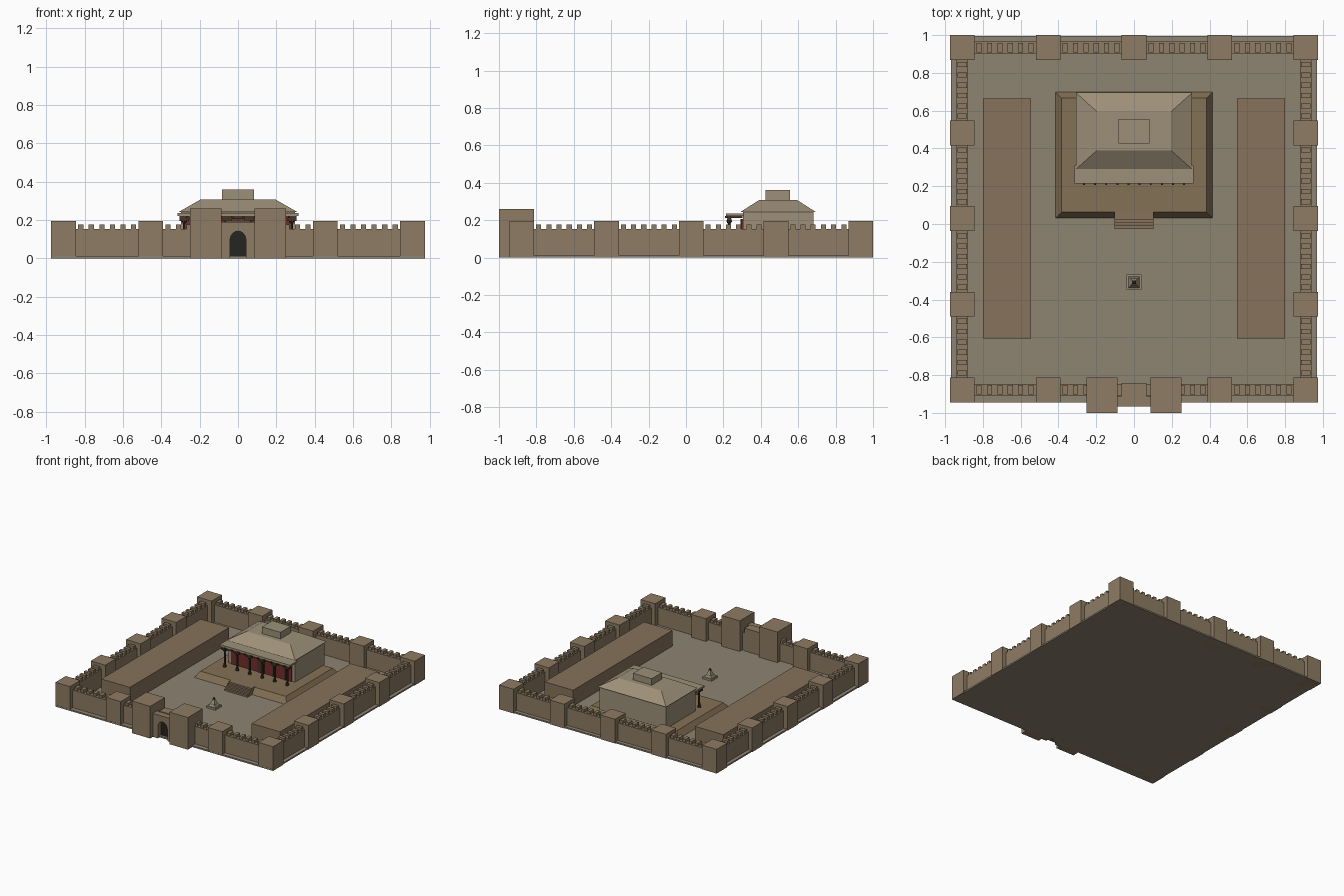
import bpy, bmesh, math

if "Cube" in bpy.data.objects:
    bpy.data.objects.remove(bpy.data.objects["Cube"])


def material(name, rgb):
    m = bpy.data.materials.new(name)
    m.diffuse_color = (*rgb, 1)
    m.use_nodes = True
    m.node_tree.nodes["Principled BSDF"].inputs["Base Color"].default_value = m.diffuse_color
    return m


BRICK = material("mud_brick", (0.27, 0.20, 0.125))
EARTH = material("earth", (0.27, 0.23, 0.165))
PLASTER = material("plaster", (0.34, 0.28, 0.19))
ROOF = material("side_roof", (0.24, 0.17, 0.105))
PAVING = material("paving", (0.23, 0.165, 0.09))
WOOD = material("dark_wood", (0.06, 0.035, 0.02))
RED = material("red_wall", (0.18, 0.025, 0.025))
DARK = material("dark_door", (0.02, 0.018, 0.015))
G = 0.012  # courtyard level


def finish(bm, name, mat):
    bmesh.ops.recalc_face_normals(bm, faces=bm.faces)
    me = bpy.data.meshes.new(name)
    bm.to_mesh(me)
    bm.free()
    me.materials.append(mat)
    ob = bpy.data.objects.new(name, me)
    bpy.context.collection.objects.link(ob)
    return ob


def add_frustum(bm, x0, x1, y0, y1, z0, z1, ix=0.0, iy=0.0):
    lo = [bm.verts.new(p) for p in ((x0, y0, z0), (x1, y0, z0), (x1, y1, z0), (x0, y1, z0))]
    hi = [bm.verts.new(p) for p in ((x0 + ix, y0 + iy, z1), (x1 - ix, y0 + iy, z1),
                                    (x1 - ix, y1 - iy, z1), (x0 + ix, y1 - iy, z1))]
    bm.faces.new(lo[::-1])
    bm.faces.new(hi)
    for i in range(4):
        j = (i + 1) % 4
        bm.faces.new((lo[i], lo[j], hi[j], hi[i]))


def boxes(name, mat, specs):
    bm = bmesh.new()
    for s in specs:
        add_frustum(bm, *s)
    return finish(bm, name, mat)


def centred(x, y, w, d, z0, z1):
    return (x - w / 2, x + w / 2, y - d / 2, y + d / 2, z0, z1)


# courtyard slab
boxes("courtyard", EARTH, [(-0.97, 0.97, -0.945, 0.995, 0, G)])

# perimeter towers
xs = [-0.91, -0.455, 0, 0.455, 0.91]
ys = [-0.878, -0.425, 0.028, 0.481, 0.934]
towers = [(x, y) for x in xs for y in ys
          if (x in (xs[0], xs[-1]) or y in (ys[0], ys[-1])) and (x, y) != (0, ys[0])]
boxes("wall_towers", BRICK, [centred(x, y, 0.13, 0.132, 0, 0.196) for x, y in towers])

# curtain walls and merlons
walls, merlons = [], []
for y in (ys[0], ys[-1]):
    walls.append(centred(0, y, 1.82, 0.062, 0, 0.154))
    for a, b in zip(xs, xs[1:]):
        for i in range(6):
            x = a + 0.09 + i * (b - a - 0.18) / 5
            if y > 0 or abs(x) > 0.25:
                merlons.append(centred(x, y, 0.027, 0.05, 0.15, 0.177))
for x in (xs[0], xs[-1]):
    walls.append(centred(x, 0.028, 0.062, 1.812, 0, 0.154))
    for a, b in zip(ys, ys[1:]):
        for i in range(6):
            y = a + 0.09 + i * (b - a - 0.18) / 5
            merlons.append(centred(x, y, 0.05, 0.027, 0.15, 0.177))
boxes("curtain_walls", BRICK, walls)
boxes("merlons", BRICK, merlons)

# gate towers
boxes("gate_towers", BRICK, [centred(s * 0.169, -0.906, 0.164, 0.188, 0, 0.26) for s in (-1, 1)])


# gatehouse front with a pointed arch
def arch_points(w, spring, top, n=6):
    right = [(w * math.cos(t) ** 0.9, spring + (top - spring) * math.sin(t))
             for t in [math.pi / 2 * i / n for i in range(n)]]
    return [(w, 0)] + right + [(0, top)] + [(-x, z) for x, z in right[::-1]] + [(-w, 0)]


def extrude_profile(name, pts, y0, y1, mat):
    bm = bmesh.new()
    face = bm.faces.new([bm.verts.new((x, y0, z)) for x, z in pts])
    ext = bmesh.ops.extrude_face_region(bm, geom=[face])
    bmesh.ops.translate(bm, vec=(0, y1 - y0, 0),
                        verts=[v for v in ext["geom"] if isinstance(v, bmesh.types.BMVert)])
    return finish(bm, name, mat)


extrude_profile("gate_front", [(-0.09, 0), (-0.09, 0.19), (0.09, 0.19), (0.09, 0)]
                + arch_points(0.043, 0.085, 0.142), -0.965, -0.91, BRICK)
boxes("gatehouse", BRICK, [centred(0, ys[0], 0.13, 0.075, 0, 0.196)])
extrude_profile("gate_door", arch_points(0.043, 0.085, 0.142), -0.925, -0.912, DARK)

# long side buildings
for s, side in ((-1, "left"), (1, "right")):
    boxes(side + "_side_building", ROOF, [centred(s * 0.673, 0.03, 0.255, 1.27, G, 0.14)])

# raised terrace and steps
boxes("terrace", PAVING, [(-0.415, 0.415, 0.032, 0.698, G, 0.06, 0.032, 0.032)])
boxes("steps", ROOF, [(-0.104, 0.104, -0.026 + i * 0.017, 0.07, G, G + 0.013 * (i + 1))
                      for i in range(4)])

# main hall
boxes("hall_walls", PLASTER, [(-0.298, 0.298, 0.305, 0.682, 0.055, 0.246)])
boxes("hall_roof", PLASTER, [(-0.308, 0.308, 0.29, 0.695, 0.243, 0.307, 0.112, 0.1)])
boxes("roof_lantern", PLASTER, [(-0.083, 0.083, 0.425, 0.557, 0.30, 0.36)])
boxes("red_front", RED, [(-0.27, 0.27, 0.298, 0.31, 0.06, 0.205)])
boxes("front_door_and_mullions", WOOD,
      [centred(x * 0.108, 0.297, 0.012, 0.012, 0.06, 0.205) for x in range(-2, 3)]
      + [centred(0, 0.297, 0.06, 0.01, 0.06, 0.16)])

# porch roof, beam and rafter ends
boxes("porch_roof", PLASTER, [(-0.315, 0.315, 0.215, 0.31, 0.221, 0.236)])
boxes("porch_beam", WOOD, [(-0.305, 0.305, 0.222, 0.24, 0.205, 0.222)])
boxes("rafter_ends", WOOD, [centred(-0.265 + i * 0.0589, 0.255, 0.01, 0.095, 0.212, 0.222)
                            for i in range(10)])

# porch columns with bases and capitals
bm = bmesh.new()
profile = [(0.014, 0.058), (0.014, 0.068), (0.008, 0.072), (0.007, 0.18), (0.014, 0.192), (0.014, 0.198)]
for k in range(6):
    cx, cy, n = -0.28 + k * 0.112, 0.231, 8
    rings = [[bm.verts.new((cx + r * math.cos(2 * math.pi * i / n),
                            cy + r * math.sin(2 * math.pi * i / n), z)) for i in range(n)]
             for r, z in profile]
    for a, b in zip(rings, rings[1:]):
        for i in range(n):
            j = (i + 1) % n
            bm.faces.new((a[i], a[j], b[j], b[i]))
    bm.faces.new(rings[0])
    bm.faces.new(rings[-1])
    add_frustum(bm, *centred(cx, cy, 0.05, 0.022, 0.196, 0.208))
finish(bm, "porch_columns", WOOD)

# small courtyard monument
boxes("monument", PLASTER, [centred(0, -0.308, 0.08, 0.08, G, 0.028),
                            centred(0, -0.308, 0.06, 0.06, 0.028, 0.042) + (0.008, 0.008),
                            centred(0, -0.308, 0.04, 0.04, 0.042, 0.078) + (0.013, 0.013)])
boxes("monument_finial", WOOD, [centred(0, -0.308, 0.02, 0.02, 0.076, 0.095) + (0.008, 0.008)])
